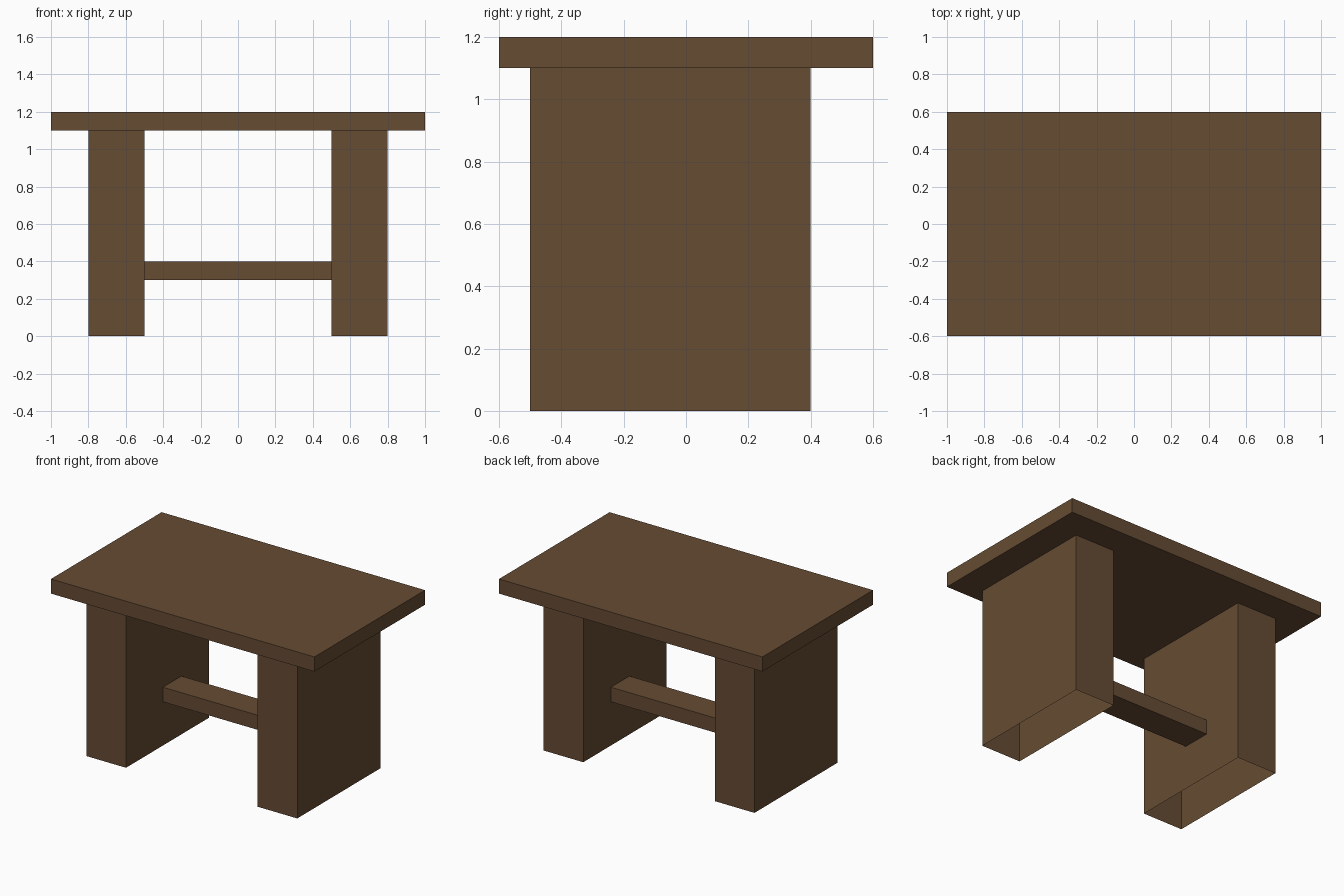
import bpy
import bmesh
from mathutils import Vector

if "Cube" in bpy.data.objects:
    bpy.data.objects.remove(bpy.data.objects["Cube"])

brown = bpy.data.materials.new("dark brown wood")
brown.diffuse_color = (0.133, 0.072, 0.033, 1.0)
brown.use_nodes = True
brown.node_tree.nodes["Principled BSDF"].inputs["Base Color"].default_value = brown.diffuse_color


def box(name, low, high, open_sides=()):
    """Box between two corners, leaving out the faces that point along open_sides."""
    low, high = Vector(low), Vector(high)
    size, mid = high - low, (low + high) / 2
    bm = bmesh.new()
    bmesh.ops.create_cube(bm, size=1)
    bm.normal_update()
    skipped = [f for f in bm.faces
               if any(f.normal.dot(Vector(d)) > 0.9 for d in open_sides)]
    bmesh.ops.delete(bm, geom=skipped, context='FACES')
    for v in bm.verts:
        v.co = v.co * size + mid
    mesh = bpy.data.meshes.new(name)
    bm.to_mesh(mesh)
    bm.free()
    mesh.materials.append(brown)
    obj = bpy.data.objects.new(name, mesh)
    bpy.context.collection.objects.link(obj)
    return obj


# Table top
box("table_top", (-1, -0.6, 1.1), (1, 0.6, 1.2))

# Two slab legs, hollow and open at the floor, set slightly to the front
for side, x in (("left", -0.65), ("right", 0.65)):
    box(side + "_leg", (x - 0.15, -0.5, 0), (x + 0.15, 0.4, 1.1),
        open_sides=((0, 0, -1), (0, 0, 1)))

# Stretcher bar between the legs
box("stretcher", (-0.5, -0.1, 0.3), (0.5, 0.1, 0.4),
    open_sides=((-1, 0, 0), (1, 0, 0)))
